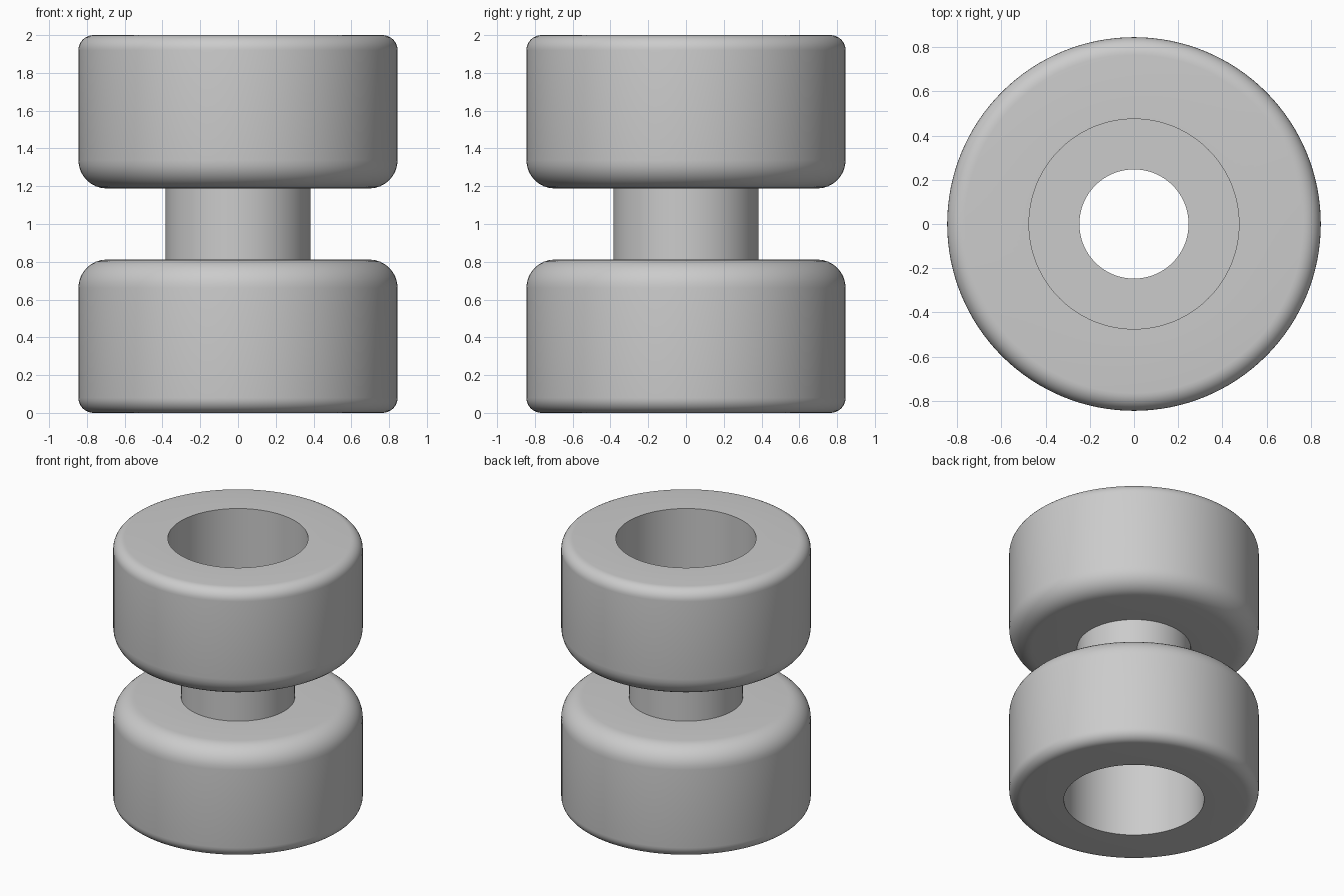
import bpy
import bmesh
from math import sin, cos, pi, radians

cube = bpy.data.objects.get("Cube")
if cube:
    bpy.data.objects.remove(cube, do_unlink=True)

HEIGHT = 2.0
WHEEL_R, WHEEL_H = 0.845, 0.812
NECK_R, BORE_R = 0.385, 0.247
POCKET_R, POCKET_DEPTH = 0.475, 0.6
SEGMENTS = 128


def fillet(r, z, radius, start, steps=8):
    """Quarter arc around (r, z), as profile points."""
    angles = [start + pi / 2 * i / steps for i in range(steps + 1)]
    return [(r + radius * cos(a), z + radius * sin(a)) for a in angles]


# Lower half of the section, from the bore out around the wheel to the neck
small, large = 0.08, 0.15
half = [(BORE_R, POCKET_DEPTH), (POCKET_R, POCKET_DEPTH), (POCKET_R, 0)]
half += fillet(WHEEL_R - small, small, small, -pi / 2)
half += fillet(WHEEL_R - large, WHEEL_H - large, large, 0)
half += [(NECK_R, WHEEL_H)]
profile = half + [(r, HEIGHT - z) for r, z in reversed(half)]

# Revolve the closed section about the z axis
bm = bmesh.new()
verts = [bm.verts.new((r, 0, z)) for r, z in profile]
edges = [bm.edges.new((verts[i - 1], verts[i])) for i in range(len(verts))]
bmesh.ops.spin(bm, geom=verts + edges, cent=(0, 0, 0), axis=(0, 0, 1),
               angle=2 * pi, steps=SEGMENTS, use_merge=True)
bmesh.ops.remove_doubles(bm, verts=bm.verts, dist=0.0001)
bmesh.ops.recalc_face_normals(bm, faces=bm.faces)
mesh = bpy.data.meshes.new("double_roller")
bm.to_mesh(mesh)
bm.free()

roller = bpy.data.objects.new("double_roller", mesh)
bpy.context.collection.objects.link(roller)

# Plain grey
grey = bpy.data.materials.new("light_grey")
grey.use_nodes = True
colour = (0.6, 0.6, 0.6, 1)
grey.diffuse_color = colour
grey.node_tree.nodes["Principled BSDF"].inputs["Base Color"].default_value = colour
mesh.materials.append(grey)

# Smooth curves with crisp rims
bpy.ops.object.select_all(action="DESELECT")
roller.select_set(True)
bpy.context.view_layer.objects.active = roller
bpy.ops.object.shade_smooth_by_angle(angle=radians(30))
